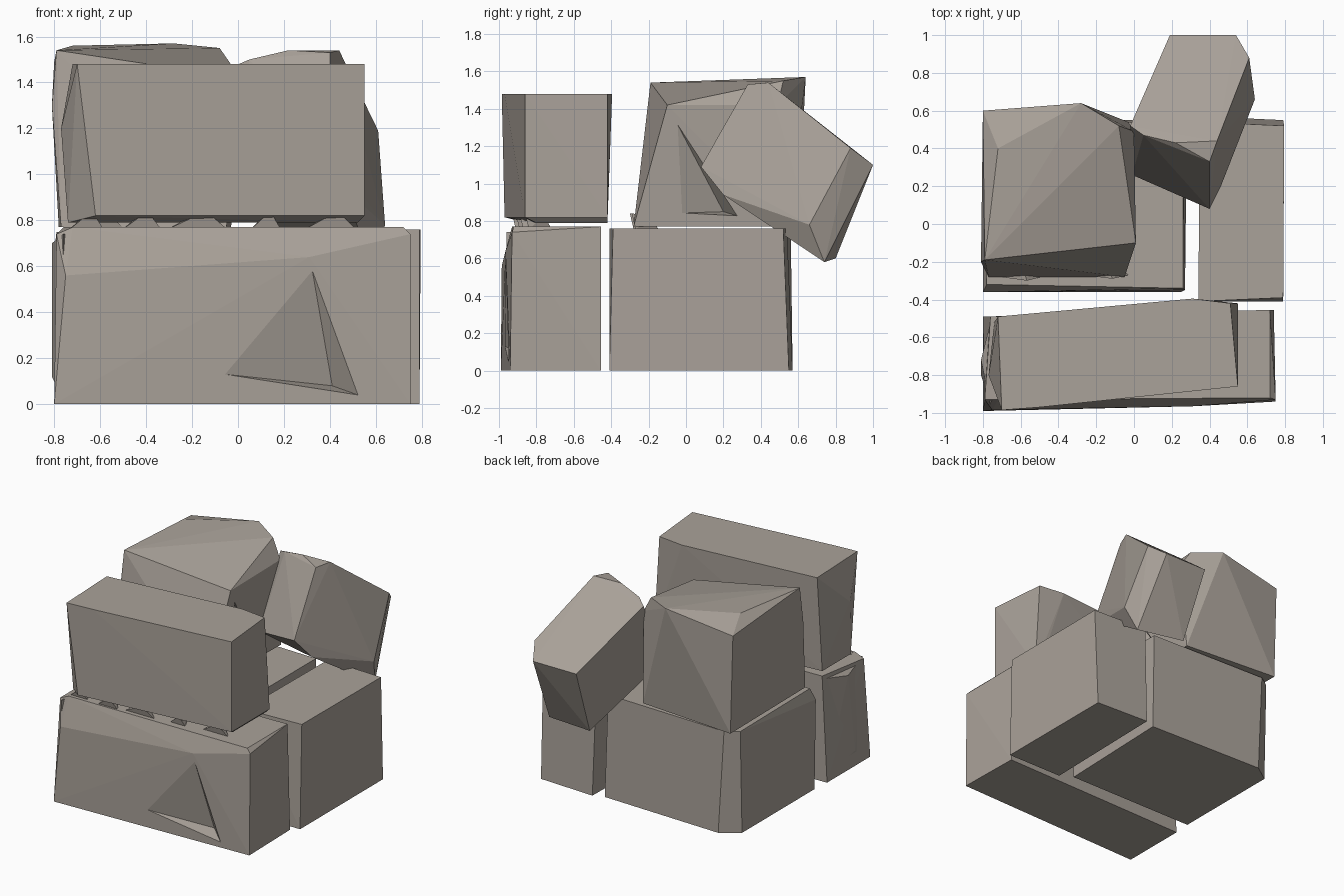
import bpy, bmesh
from mathutils import Vector

stone = bpy.data.materials.new("warm grey stone")
stone.diffuse_color = (0.40, 0.36, 0.32, 1)


def hull(name, pts):
    """Rough-hewn block: flat-faced convex hull of a few corner points."""
    bm = bmesh.new()
    for p in pts:
        bm.verts.new(p)
    res = bmesh.ops.convex_hull(bm, input=bm.verts)
    junk = [g for g in res["geom_interior"] if isinstance(g, bmesh.types.BMVert)]
    bmesh.ops.delete(bm, geom=junk, context='VERTS')
    bmesh.ops.dissolve_limit(bm, angle_limit=0.02, verts=bm.verts, edges=bm.edges)
    bmesh.ops.recalc_face_normals(bm, faces=bm.faces)
    me = bpy.data.meshes.new(name)
    bm.to_mesh(me)
    bm.free()
    me.materials.append(stone)
    ob = bpy.data.objects.new(name, me)
    bpy.context.collection.objects.link(ob)
    return ob


def ring(z, *xy):
    return [(x, y, z) for x, y in xy]


def cut(block, name, pts):
    """Knock a faceted chip out of a block."""
    cutter = hull(name, pts)
    cutter.hide_render = True
    cutter.hide_viewport = True
    mod = block.modifiers.new(name, 'BOOLEAN')
    mod.operation = 'DIFFERENCE'
    mod.solver = 'EXACT'
    mod.object = cutter


# Lower front block, with sloping top front edge and a deep chipped notch
front_low = hull("lower_front_block",
    ring(0.0, (-0.80, -0.99), (0.75, -0.94), (0.74, -0.455), (-0.80, -0.49))
    + ring(0.56, (-0.75, -0.985)) + [(0.31, -0.965, 0.64)]
    + ring(0.74, (-0.79, -0.93), (0.75, -0.93))
    + ring(0.77, (-0.72, -0.93), (0.72, -0.92), (0.72, -0.455), (-0.76, -0.49)))
cut(front_low, "front_notch", [(0.31, -0.98, 0.66), (-0.15, -0.99, 0.14),
                               (0.55, -0.97, 0.03), (0.41, -0.86, 0.08)])

# Upper front block, slightly turned, with its left corner broken away
front_top = hull("upper_front_block",
    ring(0.82, (-0.62, -0.97), (0.55, -0.86), (0.55, -0.42))
    + ring(0.79, (-0.74, -0.85), (-0.74, -0.52), (0.52, -0.80), (0.52, -0.42))
    + ring(1.2, (-0.77, -0.80))
    + ring(1.48, (-0.70, -0.985), (-0.50, -0.97), (0.55, -0.86), (0.51, -0.42),
           (0.31, -0.395), (-0.72, -0.49)))

# Lower right block
hull("lower_right_block",
    ring(0.0, (0.34, -0.41), (0.79, -0.41), (0.79, 0.55), (0.36, 0.57))
    + ring(0.76, (0.34, -0.41), (0.79, -0.39), (0.795, 0.52), (0.35, 0.54)))

# Lower left block, back left corner chamfered
hull("lower_left_block",
    ring(0.0, (-0.79, -0.36), (0.25, -0.36), (0.28, 0.54), (-0.66, 0.57), (-0.79, 0.48))
    + ring(0.66, (-0.80, -0.36), (0.27, -0.35))
    + ring(0.75, (-0.78, -0.32), (0.26, -0.34), (0.26, 0.53), (-0.70, 0.56), (-0.79, 0.50)))

# Upper left block, leaning back, its top falling towards the front right corner
left_top = hull("upper_left_block",
    ring(0.77, (-0.77, -0.28), (-0.05, -0.28), (-0.03, 0.54), (-0.78, 0.60))
    + ring(1.30, (-0.81, -0.20))
    + ring(1.42, (0.01, -0.10), (0.0, 0.49))
    + ring(1.54, (-0.79, -0.19))
    + [(-0.80, 0.60, 1.49), (-0.72, 0.40, 1.56), (-0.28, 0.64, 1.57), (-0.08, 0.52, 1.55)])

# Facet broken out of the upper left block's right side
cut(left_top, "side_notch", [(0.03, -0.10, 1.42), (0.0, -0.12, 0.84),
                             (0.0, 0.30, 0.82), (-0.12, 0.20, 0.85)])

# Tilted block resting on the back edge
hull("tilted_back_block", [
    (-0.02, 0.52, 1.47), (0.05, 0.47, 1.50), (0.22, 0.43, 1.54), (0.40, 0.33, 1.53),
    (0.44, 0.44, 1.54), (0.19, 1.0, 1.10), (0.54, 1.0, 1.10), (0.61, 0.88, 1.19),
    (-0.01, 0.26, 0.98), (0.40, 0.08, 1.09), (0.46, 0.20, 0.94),
    (0.22, 0.80, 0.60), (0.59, 0.74, 0.58), (0.64, 0.66, 0.78)])

# Small loose chips wedged between the stacked blocks: centre, half width
chips = [(-0.42, -0.91, 0.09), (-0.18, -0.89, 0.14), (0.12, -0.87, 0.07),
         (0.40, -0.84, 0.12), (-0.66, -0.90, 0.08),
         (-0.60, -0.28, 0.11), (-0.15, -0.27, 0.12)]
for i, (x, y, w) in enumerate(chips):
    hull(f"wedged_chip_{i + 1}", [(x - w, y, 0.755), (x + w, y, 0.755),
         (x + 0.3 * w, y - 0.02, 0.84), (x, y + 0.12, 0.76), (x, y + 0.08, 0.83)])

# Broken flake on the left end of the lower front block
hull("lower_flake", [(-0.76, -0.96, 0.02), (-0.81, -0.80, 0.12), (-0.76, -0.55, 0.02),
                     (-0.76, -0.96, 0.74), (-0.81, -0.72, 0.70), (-0.76, -0.52, 0.74),
                     (-0.70, -0.75, 0.02), (-0.70, -0.75, 0.74)])
